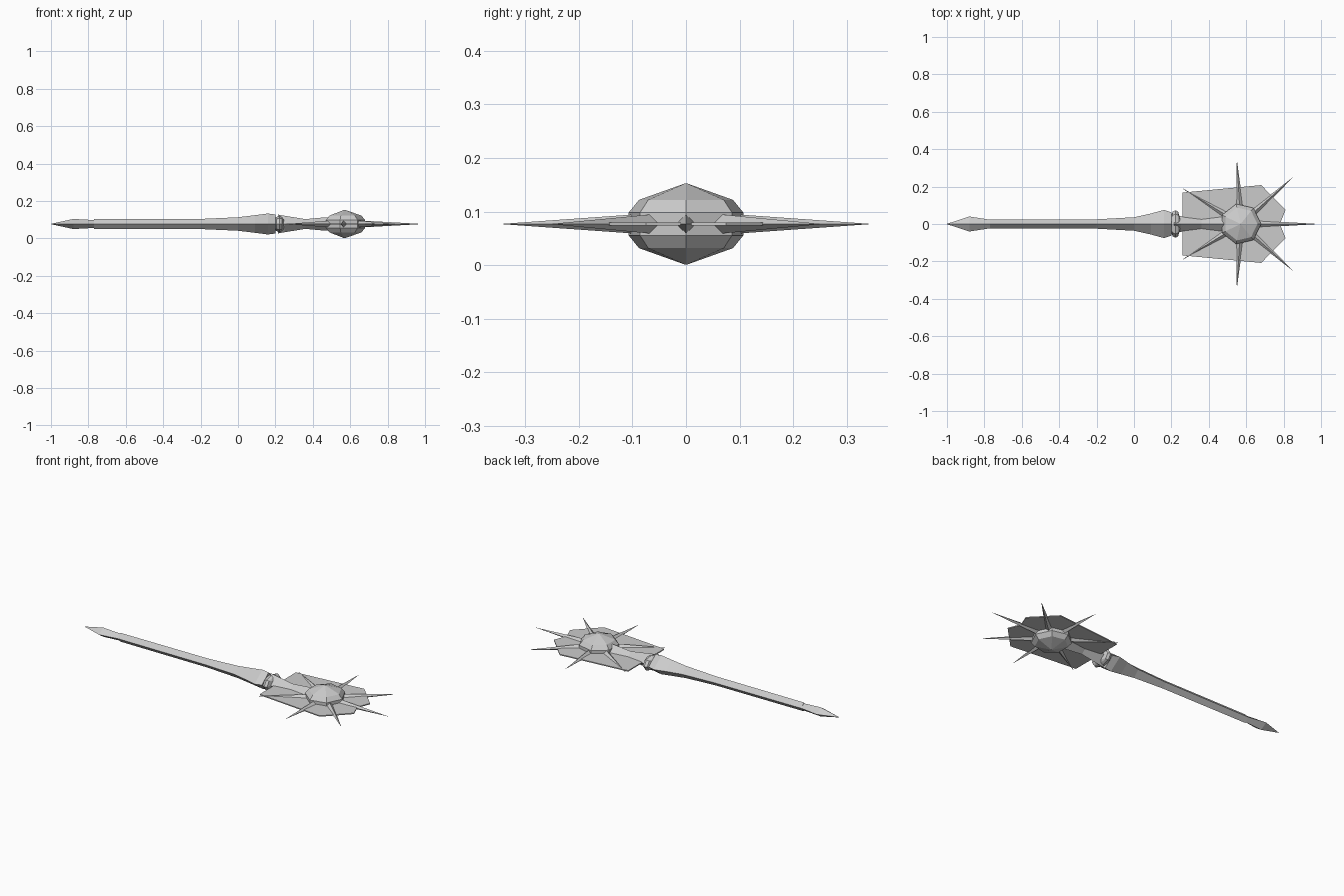
import bpy
import bmesh
from math import cos, sin, pi, tau
from mathutils import Vector

cube = bpy.data.objects.get("Cube")
if cube:
    bpy.data.objects.remove(cube)

AXIS = 0.077
HEAD = Vector((0.57, 0, AXIS))

steel = bpy.data.materials.new("grey steel")
steel.use_nodes = True
steel.diffuse_color = (0.6, 0.6, 0.6, 1)
steel.node_tree.nodes["Principled BSDF"].inputs["Base Color"].default_value = (0.6, 0.6, 0.6, 1)


def finish(name, bm):
    bmesh.ops.remove_doubles(bm, verts=bm.verts, dist=0.0001)
    bmesh.ops.recalc_face_normals(bm, faces=bm.faces)
    mesh = bpy.data.meshes.new(name)
    bm.to_mesh(mesh)
    bm.free()
    mesh.materials.append(steel)
    obj = bpy.data.objects.new(name, mesh)
    bpy.context.collection.objects.link(obj)
    return obj


def loft(name, rings):
    """Skin a list of closed rings of points and cap both ends."""
    bm = bmesh.new()
    loops = [[bm.verts.new(p) for p in ring] for ring in rings]
    n = len(loops[0])
    for a, b in zip(loops, loops[1:]):
        for i in range(n):
            j = (i + 1) % n
            bm.faces.new((a[i], a[j], b[j], b[i]))
    bm.faces.new(loops[0])
    bm.faces.new(loops[-1])
    return finish(name, bm)


def bar(name, profile, sides=4):
    """Faceted bar along x from (x, half width, half height) stations."""
    return loft(name, [[(x, w * cos(tau * i / sides), AXIS + h * sin(tau * i / sides))
                        for i in range(sides)] for x, w, h in profile])


# Handle with pointed pommel
bar("pommel", [(-1, .001, .001), (-.88, .04, .027), (-.77, .023, .021)])
bar("handle", [(-.77, .023, .026), (-.2, .025, .027), (0, .036, .036),
               (.09, .056, .047), (.16, .075, .056), (.2, .062, .051)])

# Collar and neck
bar("collar", [(.195, .035, .03), (.207, .066, .038), (.222, .074, .044),
               (.236, .066, .038), (.245, .035, .03)], 8)
bar("neck", [(.215, .04, .05), (.25, .042, .044), (.36, .028, .026),
             (.47, .042, .036), (.52, .042, .036)])

# Faceted seven sided head
head_profile = [(.001, .076), (.09, .045), (.11, .021),
                (.11, -.021), (.09, -.045), (.001, -.076)]
loft("head", [[HEAD + Vector((r * cos(tau * i / 7), r * sin(tau * i / 7), z))
               for i in range(7)] for r, z in head_profile])


def spike(name, tip):
    """Four sided spike from the head surface out to its tip."""
    tip = Vector((tip[0], tip[1], AXIS))
    out = (tip - HEAD).normalized()
    side = Vector((-out.y, out.x, 0)) * .02
    up = Vector((0, 0, .019))
    rings = []
    for centre, s in ((HEAD + out * .08, 1), (tip, .02)):
        rings.append([centre + d * s for d in (side, up, -side, -up)])
    loft(name, rings)


spike("front_spike", (.98, 0))
for label, s in (("left", 1), ("right", -1)):
    spike(label + "_fore_spike", (.85, .25 * s))
    spike(label + "_middle_spike", (.55, .342 * s))
    spike(label + "_rear_spike", (.26, .19 * s))

# Thin flange plate around the head, outlined on one half and mirrored
half = [(.78, 0), (.81, .075), (.68, .208), (.26, .168)]
outline = half + [(x, -y) for x, y in reversed(half) if y]
loft("flange_plate", [[(x, y, AXIS + z) for x, y in outline] for z in (-.003, .003)])
